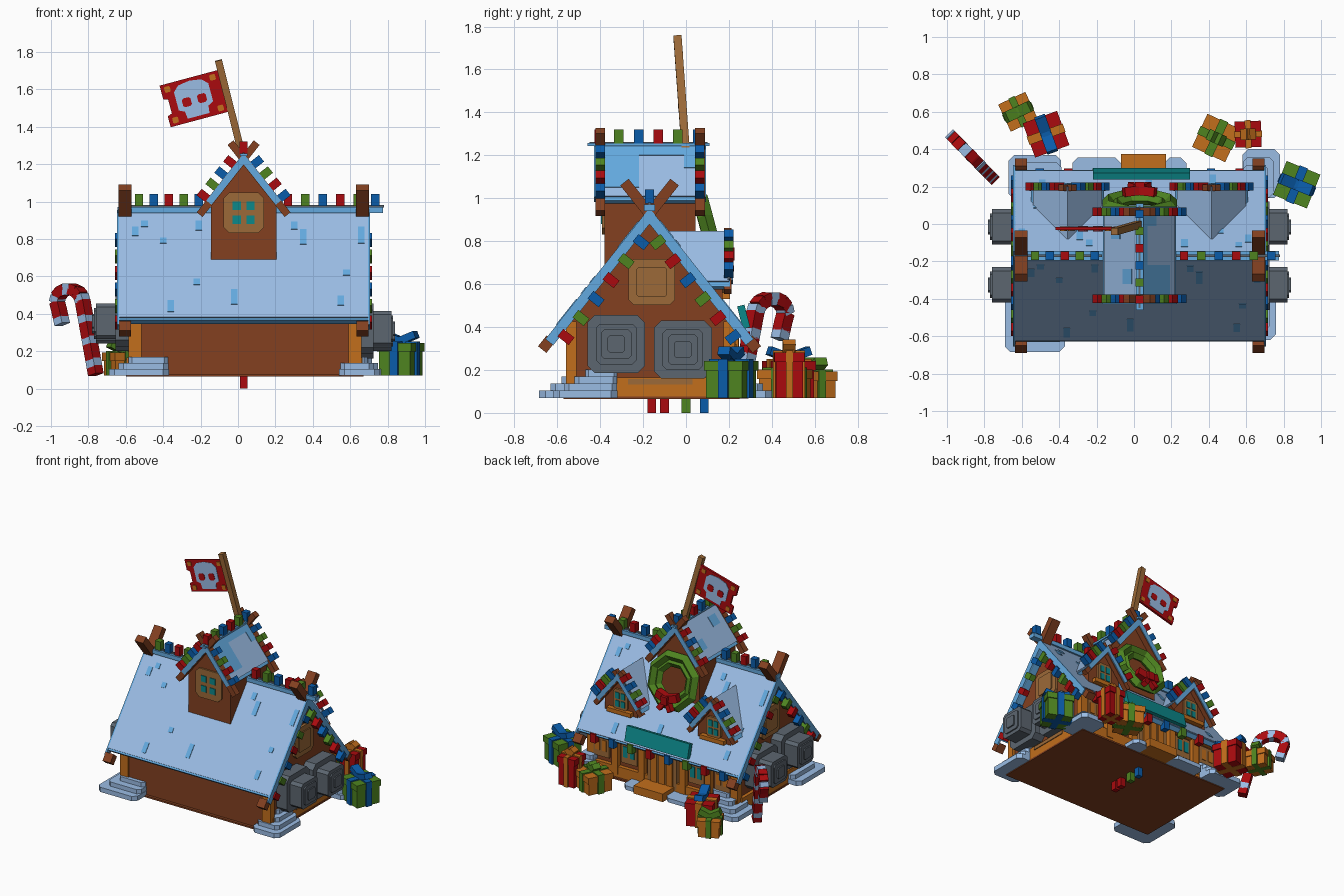
import bpy, bmesh, math
from mathutils import Vector, Matrix

old = bpy.data.objects.get("Cube")
if old:
    bpy.data.objects.remove(old)


def material(name, code):
    rgb = [int(code[i:i + 2], 16) / 255 for i in (0, 2, 4)]
    col = [c / 12.92 if c < 0.04 else ((c + 0.055) / 1.055) ** 2.4 for c in rgb] + [1]
    m = bpy.data.materials.new(name)
    m.use_nodes = True
    m.diffuse_color = col
    m.node_tree.nodes["Principled BSDF"].inputs["Base Color"].default_value = col
    return m


SNOW, ICE = material("snow", "9ABCE4"), material("ice_blue", "64AAE0")
BROWN, ORANGE, TAN = material("brown_wood", "834020"), material("orange_wood", "C26E1C"), material("tan_wood", "9C6A38")
RED, GREEN, BLUE = material("red", "AA0A0E"), material("green", "4E8420"), material("blue", "0A5CAA")
TEAL, GREY = material("teal", "0C888A"), material("grey_stone", "5C6670")
BULBS = [RED, GREEN, BLUE]
CX, RIDGE_Y, RIDGE_Z, PITCH = 0.03, -0.17, 0.955, 1.26


def finish(name, bm, mat):
    me = bpy.data.meshes.new(name)
    bmesh.ops.recalc_face_normals(bm, faces=bm.faces)
    bm.to_mesh(me)
    bm.free()
    me.materials.append(mat)
    o = bpy.data.objects.new(name, me)
    bpy.context.collection.objects.link(o)
    return o


def box(name, c, s, mat, turn=0):
    bm = bmesh.new()
    bmesh.ops.create_cube(bm, size=1, matrix=Matrix.Diagonal((*s, 1)))
    o = finish(name, bm, mat)
    o.location, o.rotation_euler = c, (0, 0, math.radians(turn))
    return o


def beam(name, a, b, w, d, mat, side=(1, 0, 0)):
    """Bar from a to b, w wide along side and d deep."""
    a, b = Vector(a), Vector(b)
    z = (b - a).normalized()
    y = z.cross(Vector(side)).normalized()
    o = box(name, (0, 0, 0), (w, d, (b - a).length), mat)
    rot = Matrix((y.cross(z), y, z)).transposed().to_4x4()
    o.matrix_world = Matrix.Translation((a + b) / 2) @ rot
    return o


def prism(name, pts, axis, lo, hi, mat):
    """Extrude a (y,z) outline along x, or an (x,z) or (x,y) outline along y or z."""
    place = {"x": lambda p, t: (t, p[0], p[1]), "y": lambda p, t: (p[0], t, p[1]),
             "z": lambda p, t: (p[0], p[1], t)}[axis]
    bm = bmesh.new()
    f = bm.faces.new([bm.verts.new(place(p, lo)) for p in pts])
    ext = bmesh.ops.extrude_face_region(bm, geom=[f])["geom"]
    shift = Vector(place((0, 0), hi - lo))
    bmesh.ops.translate(bm, vec=shift, verts=[v for v in ext if isinstance(v, bmesh.types.BMVert)])
    return finish(name, bm, mat)


def octagon(u, v, r, cut, rv=None):
    rv = rv or r
    q = [(r, rv - cut), (r - cut, rv), (cut - r, rv), (-r, rv - cut)]
    return [(u + a, v + b) for a, b in q + [(-a, -b) for a, b in q]]


def chevron(c, top, half, thick):
    """Roof section with eaves cut square to the slope."""
    low = top - half * PITCH
    inner, under = half - thick * PITCH / (1 + PITCH ** 2), low - thick / (1 + PITCH ** 2)
    return [(c - half, low), (c, top), (c + half, low), (c + inner, under), (c, top - thick), (c - inner, under)]


def gable_wall(c, top, half, bottom):
    e = top - half * PITCH
    return [(c - half, bottom), (c + half, bottom), (c + half, e), (c, top), (c - half, e)]


def lights(name, a, b, n, up, phase=0):
    a, b, up = Vector(a), Vector(b), Vector(up).normalized()
    beam(name + "_wire", a, b, 0.012, 0.012, GREY, up)
    for i in range(n):
        p = a.lerp(b, (i + 0.5) / n)
        beam(f"{name}_bulb", p, p + up * 0.066, 0.044, 0.044, BULBS[(i + phase) % 3], (b - a))


def roof_z(y):
    return RIDGE_Z - PITCH * abs(y - RIDGE_Y)


# House body, floor, sill and corner posts
prism("house_walls", gable_wall(RIDGE_Y, 0.92, 0.38, 0.07), "x", -0.57, 0.64, BROWN)
box("floor", (0.035, -0.16, 0.07), (1.27, 0.82, 0.012), BROWN)
for x in (-0.575, 0.645):
    box("side_sill", (x, RIDGE_Y, 0.12), (0.04, 0.72, 0.09), ORANGE)
    box("sill_board", (x, RIDGE_Y + 0.05, 0.145), (0.052, 0.3, 0.025), TAN)
    for y in (-0.535, 0.2):
        box("corner_post", (x + (0.025 if x < 0 else -0.02), y, 0.25), (0.07, 0.05, 0.35), ORANGE)

# Main roof: ice under layer, snow top layer, barge boards and timber ends
prism("roof_ice", chevron(RIDGE_Y, 0.945, 0.458, 0.055), "x", -0.635, 0.695, ICE)
prism("roof_snow", chevron(RIDGE_Y, RIDGE_Z, 0.455, 0.03), "x", -0.635, 0.695, SNOW)
beam("ridge_cap", (-0.645, RIDGE_Y, 0.955), (0.775, RIDGE_Y, 0.955), 0.05, 0.03, ICE, (0, 1, 0))
for x in (-0.605, 0.665):
    edge = x + math.copysign(0.035, x)
    prism("barge_board", chevron(RIDGE_Y, 0.955, 0.485, 0.075), "x", edge - 0.006, edge + 0.006, ICE)
    for s in (-1, 1):
        beam("timber_top", (x, RIDGE_Y, 0.928), (x, RIDGE_Y - s * 0.117, 1.075), 0.07, 0.05, BROWN)
        beam("timber_foot", (x, RIDGE_Y + s * 0.5, 0.295), (x, RIDGE_Y + s * 0.46, 0.345), 0.065, 0.05, BROWN)

# Ice streaks on both slopes
for x, z, long in ((-0.55, 0.84, 0.05), (-0.5, 0.88, 0.03), (-0.4, 0.79, 0.03), (-0.36, 0.44, 0.06), (-0.02, 0.49, 0.08),
                   (-0.21, 0.87, 0.05), (0.3, 0.87, 0.04), (0.35, 0.81, 0.08), (0.66, 0.82, 0.09), (-0.22, 0.57, 0.03),
                   (0.55, 0.47, 0.05), (0.58, 0.62, 0.03)):
    for s in (-1, 1):
        u = x if s < 0 else 2 * CX - x
        y0, y1 = [RIDGE_Y + s * (RIDGE_Z - h) / PITCH for h in (z - long / 2, z + long / 2)]
        beam("ice_streak", (u, y0, roof_z(y0)), (u, y1, roof_z(y1)), 0.035, 0.008, ICE)

# Tower with its own gabled roof
prism("tower_walls", gable_wall(CX, 1.22, 0.175, 0.69), "y", -0.38, 0.045, BROWN)
prism("tower_roof_ice", chevron(CX, 1.235, 0.195, 0.035), "y", -0.41, 0.08, ICE)
prism("tower_roof_snow", chevron(CX, 1.25, 0.19, 0.03), "y", -0.38, 0.05, SNOW)
box("tower_ridge", (CX, -0.175, 1.25), (0.04, 0.57, 0.014), ICE)
for y, face in ((-0.40, -0.424), (0.065, 0.089)):
    prism("tower_barge_board", chevron(CX, 1.257, 0.2, 0.058), "y", face - 0.004, face + 0.004, ICE)
    for s in (-1, 1):
        beam("tower_timber", (CX + s * 0.235, y, 0.93), (CX - s * 0.07, y, 1.315), 0.045, 0.04, BROWN, (0, 1, 0))
        lights("tower_rake", (CX + s * 0.21, y, 0.98), (CX + s * 0.02, y, 1.22), 4, (s * 1.26, 0, 1), s + 1)
for s, y, wide, z0, z1 in ((1, -0.165, 0.43, 1.2, 1.25), (1, -0.3, 0.16, 1.05, 1.2), (1, 0.02, 0.06, 1.14, 1.2),
                           (-1, -0.28, 0.08, 1.14, 1.2), (-1, -0.05, 0.06, 1.06, 1.12)):
    a, b = [(CX + s * (1.25 - z) / PITCH, y, z) for z in (z0, z1)]
    beam("tower_streak", a, b, wide, 0.008, ICE, (0, 1, 0))
lights("tower_ridge", (CX, -0.45, 1.255), (CX, 0.10, 1.255), 6, (0, 0, 1))

# Tower window
prism("tower_window_frame", octagon(CX, 0.94, 0.108, 0.03), "y", -0.392, -0.37, TAN)
for i in (-1, 1):
    for j in (-1, 1):
        box("tower_pane", (CX + i * 0.037, -0.393, 0.94 + j * 0.037), (0.045, 0.008, 0.045), TEAL)

# Wreath leaning on the tower
tilt = Matrix.Translation((CX, 0.108, 0.845)) @ Matrix.Rotation(math.radians(-75), 4, "X")
for r, t, z in ((0.18, 0.036, 0), (0.13, 0.03, -0.008)):
    bpy.ops.mesh.primitive_torus_add(major_segments=8, minor_segments=4, major_radius=r, minor_radius=t)
    o = bpy.context.object
    o.name = "wreath_ring"
    o.matrix_world = tilt @ Matrix.Translation((0, 0, z)) @ Matrix.Rotation(math.pi / 8, 4, "Z")
    o.data.materials.append(GREEN)
for s in (-1, 1):
    beam("wreath_bow", (CX, 0.18, 0.74), (CX + s * 0.085, 0.17, 0.765), 0.05, 0.055, RED, (0, 1, 0))
    beam("wreath_ribbon", (CX, 0.185, 0.74), (CX + s * 0.05, 0.205, 0.665), 0.04, 0.035, RED, (0, 1, 0))
box("wreath_knot", (CX, 0.19, 0.74), (0.05, 0.07, 0.06), RED)

# Dormers
for s in (-1, 1):
    x = CX + s * 0.385
    prism("dormer_walls", gable_wall(x, 0.82, 0.135, 0.5), "y", 0, 0.17, BROWN)
    prism("dormer_roof_ice", chevron(x, 0.835, 0.195, 0.035), "y", -0.05, 0.205, ICE)
    prism("dormer_roof_snow", chevron(x, 0.848, 0.185, 0.03), "y", -0.08, 0.2, SNOW)
    prism("dormer_barge_board", chevron(x, 0.84, 0.175, 0.052), "y", 0.212, 0.22, ICE)
    prism("dormer_window", octagon(x, 0.63, 0.06, 0.02, 0.075), "y", 0.16, 0.185, TAN)
    box("dormer_sill", (x, 0.185, 0.545), (0.2, 0.04, 0.03), ORANGE)
    for i in (-1, 1):
        for j in (-1, 1):
            box("dormer_pane", (x + i * 0.023, 0.186, 0.63 + j * 0.03), (0.032, 0.008, 0.045), TEAL)
        beam("dormer_timber", (x + i * 0.19, 0.195, 0.565), (x - i * 0.035, 0.195, 0.85), 0.035, 0.035, BROWN, (0, 1, 0))
        lights("dormer_rake", (x + i * 0.18, 0.2, 0.62), (x + i * 0.01, 0.2, 0.82), 4, (i * 1.26, 0, 1), i + 1)

# Gable ends: windows, stone vents and light strings
for s, wall, end, vz in ((1, 0.64, 0.84, 0.31), (-1, -0.57, -0.78, 0.35)):
    def layer(name, pts, d0, d1, mat):
        prism(name, pts, "x", *sorted((d0, d1)), mat)
    layer("gable_window", octagon(-0.16, 0.61, 0.108, 0.025), wall, wall + s * 0.02, TAN)
    layer("gable_window_inset", octagon(-0.16, 0.61, 0.07, 0.01), wall, wall + s * 0.028, TAN)
    for y, z in ((-0.325, vz + 0.01), (-0.015, vz - 0.015)):
        layer("vent_plate", octagon(y, z, 0.135, 0.035), wall, wall + s * 0.085, GREY)
        layer("vent_body", octagon(y, z, 0.095, 0.02), wall, end - s * 0.02, GREY)
        layer("vent_rim", octagon(y, z, 0.07, 0.015), wall, end - s * 0.01, GREY)
        layer("vent_cap", octagon(y, z, 0.04, 0.01), wall, end, GREY)
    edge = 0.695 if s > 0 else -0.635
    for t in (-1, 1):
        lights("gable_lights", (edge, RIDGE_Y + t * 0.45, 0.33), (edge, RIDGE_Y + t * 0.03, 0.86), 6, (0, -t * 1.26, -1), t + 1)

# Ridge, eave and low hanging lights
lights("ridge_left", (-0.57, RIDGE_Y, 0.975), (-0.17, RIDGE_Y, 0.975), 5, (0, 0, 1), 1)
lights("ridge_right", (0.22, RIDGE_Y, 0.975), (0.78, RIDGE_Y, 0.975), 6, (0, 0, 1))
lights("eave_lights", (-0.58, 0.275, 0.38), (0.64, 0.275, 0.38), 8, (0, 0, -1), 2)
for y, m in ((-0.16, RED), (-0.1, RED), (0, GREEN), (0.085, BLUE)):
    box("low_bulb", (CX, y, 0.036), (0.04, 0.04, 0.072), m)

# Rear facade: beams, door, windows, step and awning
box("rear_sill", (0.04, 0.22, 0.12), (1.24, 0.04, 0.08), ORANGE)
box("rear_lintel", (0.04, 0.22, 0.39), (1.24, 0.04, 0.05), ORANGE)
for x in (-0.35, -0.14, 0.2, 0.42):
    box("rear_post", (x, 0.22, 0.25), (0.05, 0.05, 0.3), ORANGE)
prism("door", octagon(CX, 0.24, 0.12, 0.03, 0.15), "y", 0.2, 0.24, TAN)
for i in range(-1, 2):
    box("door_plank", (CX + i * 0.065, 0.242, 0.24), (0.05, 0.012, 0.25), ORANGE)
for x, pane in ((-0.245, TEAL), (0.31, TEAL), (-0.46, ORANGE), (0.54, ORANGE)):
    box("rear_window", (x, 0.215, 0.27), (0.13, 0.03, 0.15), TAN)
    for i in (-1, 1):
        box("rear_pane", (x + i * 0.028, 0.231, 0.28), (0.035, 0.008, 0.08), pane)
box("door_step", (0.05, 0.29, 0.10), (0.24, 0.17, 0.06), ORANGE)
beam("awning", (0.04, 0.282, 0.395), (0.04, 0.255, 0.5), 0.52, 0.035, TEAL)

# Snow drifts
for x, r in ((-0.2, 0.13), (0.22, 0.06)):
    prism("rear_drift", octagon(x, 0.28, r, 0.03, 0.075), "z", 0.07, 0.1, SNOW)
for x, y, rx, ry in ((-0.53, -0.52, 0.16, 0.165), (0.65, -0.47, 0.11, 0.15), (-0.53, 0.25, 0.14, 0.12), (0.68, 0.27, 0.1, 0.13)):
    dx, dy = (0.025 if x < 0 else -0.015), (0.025 if y < 0 else -0.02)
    for k in range(4):
        g = 1 - 0.17 * k
        prism("corner_drift", octagon(x + dx * k, y + dy * k, rx * g, 0.03 * g, ry * g), "z", 0.07, 0.105 + 0.032 * k, SNOW)

# Flag with emblem, tilted with its pole
beam("flag_pole", (0.035, 0.0, 1.2), (-0.105, -0.04, 1.755), 0.038, 0.038, TAN, (0, 1, 0))


def flag_part(name, pts, half, mat):
    o = prism(name, pts, "y", -half, half, mat)
    o.location, o.rotation_euler = (-0.235, -0.025, 1.55), (0, math.radians(-15), 0)


flag_part("flag", [(0.16, 0.115), (-0.16, 0.115), (-0.16, 0.04), (-0.135, 0.03), (-0.135, -0.045), (-0.16, -0.055),
                   (-0.16, -0.115), (0.16, -0.115)], 0.008, RED)
half_skull = [(0.095, 0.06), (0.065, 0.09), (0, 0.1), (-0.065, 0.09), (-0.095, 0.06), (-0.095, -0.04), (-0.065, -0.055)]
flag_part("flag_emblem", half_skull + [(-0.06, -0.095), (0.06, -0.095), (0.065, -0.055), (0.095, -0.04)], 0.011, SNOW)
for s in (-1, 1):
    flag_part("emblem_eye", octagon(s * 0.042, -0.008, 0.024, 0.009), 0.014, RED)
    for t in (-1, 1):
        flag_part("flag_stud", octagon(s * 0.125, t * 0.085, 0.016, 0.005), 0.012, ORANGE)

# Candy cane: striped stem and hook
stem = [Vector((-0.76 - 0.07 * t, 0, 0.075 + 0.39 * t)) for t in [i / 10 for i in range(11)]]
hook = [Vector((-0.9 + 0.068 * math.cos(a), 0, 0.465 + 0.068 * math.sin(a))) for a in [math.pi * i / 7 for i in range(1, 8)]]
tail = [Vector((-0.965 + 0.008 * i, 0, 0.46 - 0.037 * i)) for i in range(1, 4)]
cane = stem + hook + tail
for p in cane:
    p.y = 0.245 - (p.x + 0.755) * 1.03
for i, (a, b) in enumerate(zip(cane, cane[1:])):
    beam("cane_stripe", a, b + (b - a) * 0.15, 0.06, 0.06, SNOW if i % 3 == 1 else RED, (1, -1, 0))


# Presents
def present(x, y, w, h, turn, body, ribbon, bow, reach):
    box("present_box", (x, y, 0.07 + h / 2), (w, w, h), body, turn)
    box("present_lid", (x, y, 0.05 + h), (w + 0.015, w + 0.015, 0.045), body, turn)
    for s in ((w + 0.025, w * 0.26), (w * 0.26, w + 0.025)):
        box("present_ribbon", (x, y, 0.075 + h / 2), (*s, h + 0.012), ribbon, turn)
    side = Vector((math.cos(math.radians(turn)), math.sin(math.radians(turn)), 0))
    for k in (-1, 1):
        a = Vector((x, y, 0.085 + h))
        beam("present_bow", a, a + side * k * w * reach + Vector((0, 0, 0.035)), 0.06, 0.04, bow, (-side.y, side.x, 0))
    box("present_knot", (x, y, 0.09 + h), (0.045, 0.045, 0.04), bow, turn)


present(0.87, 0.21, 0.18, 0.17, -22, GREEN, BLUE, BLUE, 0.5)
present(0.61, 0.48, 0.125, 0.21, 2, RED, ORANGE, ORANGE, 0.2)
present(0.44, 0.46, 0.18, 0.13, -25, ORANGE, GREEN, GREEN, 0.2)
present(-0.47, 0.48, 0.18, 0.17, -70, RED, ORANGE, BLUE, 0.55)
present(-0.62, 0.60, 0.145, 0.12, 25, ORANGE, GREEN, GREEN, 0.5)
